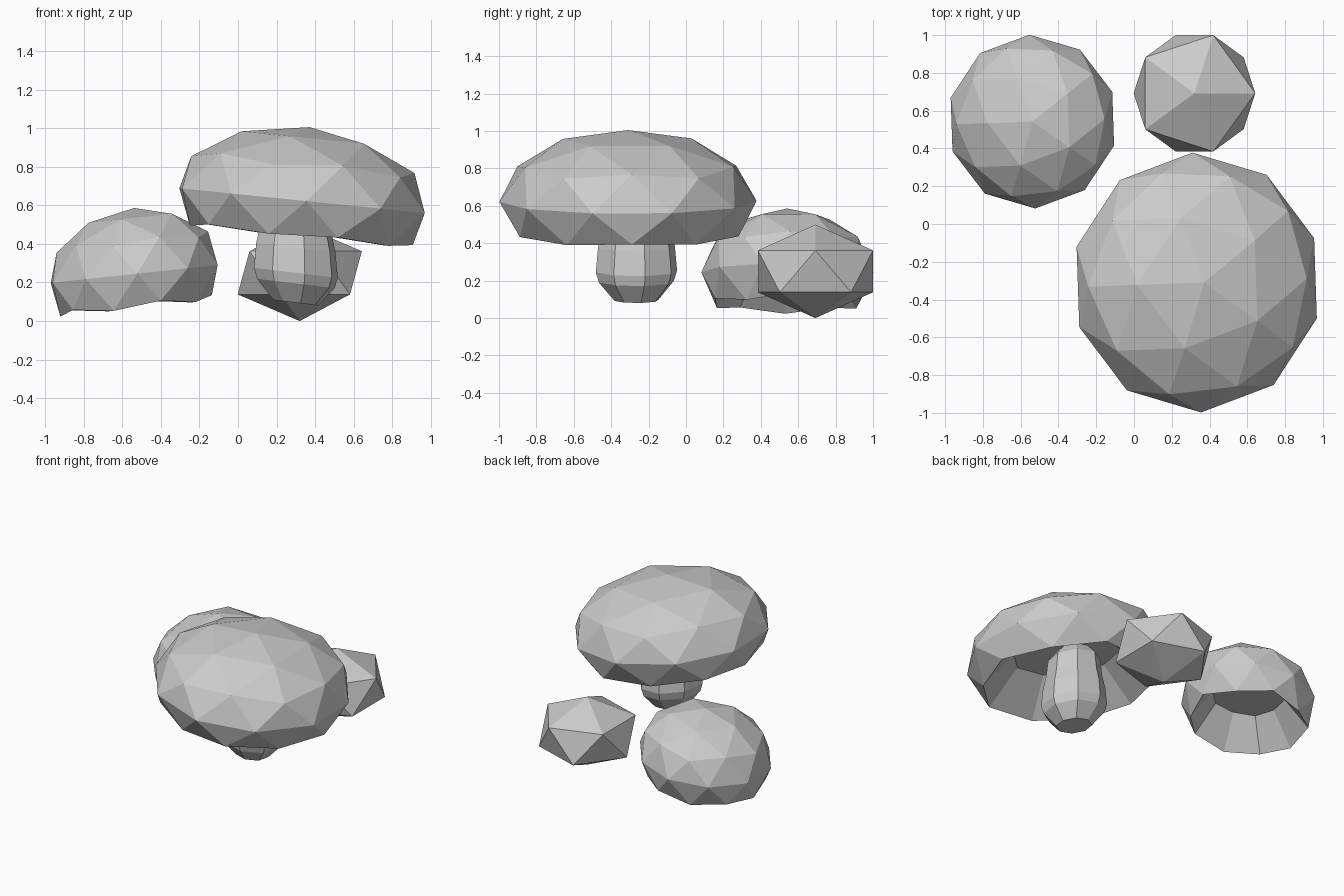
import bpy, bmesh
from math import radians, sin, cos, tau
from mathutils import Matrix

if "Cube" in bpy.data.objects:
    bpy.data.objects.remove(bpy.data.objects["Cube"])


def finish(bm, name, matrix):
    bm.transform(matrix)
    bmesh.ops.recalc_face_normals(bm, faces=bm.faces[:])
    mesh = bpy.data.meshes.new(name)
    bm.to_mesh(mesh)
    bm.free()
    obj = bpy.data.objects.new(name, mesh)
    bpy.context.collection.objects.link(obj)
    return obj


def placed(loc, scale, tilt=0, spin=0):
    return (Matrix.Translation(loc) @ Matrix.Rotation(radians(tilt), 4, 'Y')
            @ Matrix.Diagonal((*scale, 1)) @ Matrix.Rotation(radians(spin), 4, 'Z'))


def slanted(loc, scale, slope, lean=0, spin=0):
    skew = Matrix.Identity(4)
    skew[2][0], skew[0][2] = slope, lean
    return (Matrix.Translation(loc) @ skew @ Matrix.Diagonal((*scale, 1))
            @ Matrix.Rotation(radians(spin), 4, 'Z'))


# Low-poly cap: faceted dome with a hollow underside
def cap(name, matrix, inner=0.61, ceiling=0.12, lowest=-0.49):
    bm = bmesh.new()
    bmesh.ops.create_icosphere(bm, subdivisions=2, radius=1)
    bmesh.ops.delete(bm, geom=[v for v in bm.verts if v.co.z < -0.6], context='VERTS')
    for v in bm.verts:
        v.co.z = max(v.co.z, lowest)
    rim = [e for e in bm.edges if e.is_boundary]
    ring = bmesh.ops.extrude_edge_only(bm, edges=rim)['geom']
    for v in [g for g in ring if isinstance(g, bmesh.types.BMVert)]:
        v.co.x *= inner
        v.co.y *= inner
        v.co.z = ceiling
    bmesh.ops.contextual_create(bm, geom=[g for g in ring if isinstance(g, bmesh.types.BMEdge)])
    finish(bm, name, matrix)


cap("large_cap", placed((0.332, -0.31, 0.624), (0.665, 0.688, 0.383), 5.8, 182))
cap("small_cap", slanted((-0.538, 0.542, 0.244), (0.45, 0.46, 0.342), 0.107, 0.0, 182),
    lowest=-0.56)

# Stem: faceted lathe with a slanted, bevelled foot and shoulder
profile = [(0.12, 0.075), (0.205, 0.175), (0.222, 0.23), (0.21, 0.36),
           (0.19, 0.45), (0.175, 0.58), (0.11, 0.655)]
sides = 8
bm = bmesh.new()
rings = [[bm.verts.new((r * cos(tau * i / sides), r * sin(tau * i / sides), z))
          for i in range(sides)] for r, z in profile]
for low, high in zip(rings, rings[1:]):
    for i in range(sides):
        j = (i + 1) % sides
        bm.faces.new((low[i], low[j], high[j], high[i]))
bm.faces.new(rings[0][::-1])
bm.faces.new(rings[-1])
finish(bm, "stem", slanted((0.3, -0.265, 0.02), (1, 1, 1), -0.12, 0.0, 12))

# Rock: squashed icosahedron
bm = bmesh.new()
bmesh.ops.create_icosphere(bm, subdivisions=1, radius=1)
finish(bm, "rock", placed((0.32, 0.692, 0.25), (0.36, 0.362, 0.25)))
